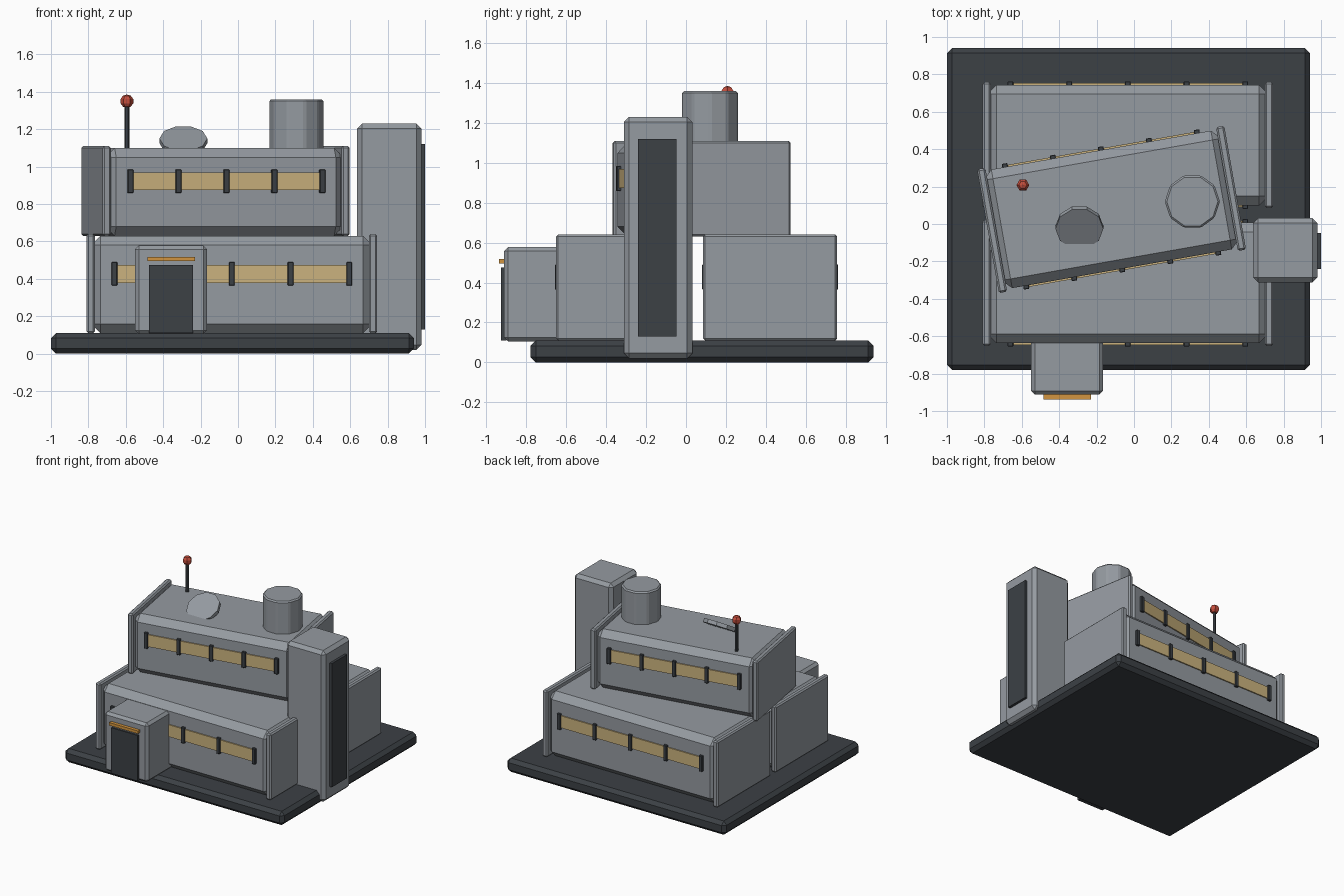
import bpy, bmesh, math
from mathutils import Matrix, Vector

if "Cube" in bpy.data.objects:
    bpy.data.objects.remove(bpy.data.objects["Cube"], do_unlink=True)


def material(name, r, g, b):
    m = bpy.data.materials.new(name)
    m.use_nodes = True
    m.diffuse_color = (r, g, b, 1)
    m.node_tree.nodes["Principled BSDF"].inputs["Base Color"].default_value = (r, g, b, 1)
    return m


GREY = material("wall grey", 0.30, 0.325, 0.355)
DARK = material("dark slate", 0.045, 0.052, 0.06)
TAN = material("window tan", 0.60, 0.45, 0.21)
ORANGE = material("lamp orange", 0.65, 0.30, 0.05)
RED = material("beacon red", 0.55, 0.075, 0.045)


def finish(name, bm, mat, matrix, bevel=0):
    """Turn a bmesh into an object with chamfered edges."""
    if bevel:
        bmesh.ops.bevel(bm, geom=bm.edges[:], offset=bevel, segments=1,
                        affect='EDGES', clamp_overlap=True)
    bmesh.ops.transform(bm, matrix=matrix, verts=bm.verts)
    mesh = bpy.data.meshes.new(name)
    bm.to_mesh(mesh)
    bm.free()
    mesh.materials.append(mat)
    obj = bpy.data.objects.new(name, mesh)
    bpy.context.collection.objects.link(obj)
    return obj


def box(name, mat, x, y, z, bevel=0, frame=Matrix()):
    """Box from (min, max) ranges, placed in a frame."""
    lo, hi = Vector((x[0], y[0], z[0])), Vector((x[1], y[1], z[1]))
    bm = bmesh.new()
    bmesh.ops.create_cube(bm, size=1)
    bmesh.ops.scale(bm, vec=hi - lo, verts=bm.verts)
    bmesh.ops.translate(bm, vec=(lo + hi) / 2, verts=bm.verts)
    return finish(name, bm, mat, frame, bevel)


def cylinder(name, mat, radius, depth, sides, matrix, bevel=0):
    """Prism with a corner pointing along y."""
    bm = bmesh.new()
    bmesh.ops.create_cone(bm, cap_ends=True, segments=sides, radius1=radius,
                          radius2=radius, depth=depth)
    spin = Matrix.Rotation(math.pi / 2, 4, 'Z')
    bmesh.ops.transform(bm, matrix=spin, verts=bm.verts)
    return finish(name, bm, mat, matrix, bevel)


def module(name, length, height, frame):
    """Building block: chamfered body, end plates and two window bands."""
    half = length / 2
    box(name + "_body", GREY, (-half + 0.025, half - 0.025), (-0.322, 0.322),
        (0, height - 0.01), 0.05, frame)
    mid = height / 2 + 0.052
    reach = half - 0.15
    for side, sx in (("left", 1), ("right", -1)):
        box(f"{name}_{side}_end_plate", GREY, sorted((sx * half, sx * (half - 0.045))),
            (-0.336, 0.336), (0, height), 0.01, frame)
    for side, sy in (("front", -1), ("back", 1)):
        box(f"{name}_{side}_window", TAN, (-reach, reach), sorted((sy * 0.31, sy * 0.331)),
            (mid - 0.048, mid + 0.048), 0, frame)
        for i in range(5):
            x = -reach + i * reach / 2
            box(f"{name}_{side}_mullion_{i + 1}", DARK, (x - 0.015, x + 0.015),
                sorted((sy * 0.31, sy * 0.341)), (mid - 0.063, mid + 0.063), 0.003, frame)


# Ground slab
box("base_slab", DARK, (-1, 0.94), (-0.78, 0.94), (0, 0.11), 0.027)

# Two lower blocks and the turned upper block
module("front_block", 1.555, 0.53, Matrix.Translation((-0.033, -0.315, 0.11)))
module("back_block", 1.555, 0.53, Matrix.Translation((-0.033, 0.422, 0.11)))
module("upper_block", 1.342, 0.48,
       Matrix.Translation((-0.12, 0.078, 0.63)) @ Matrix.Rotation(math.radians(10), 4, 'Z'))

# Tower with its dark panel
box("tower", GREY, (0.637, 0.98), (-0.312, 0.032), (0.02, 1.23), 0.026)
box("tower_panel", DARK, (0.96, 1.0), (-0.24, -0.048), (0.13, 1.12))

# Entrance porch
box("porch", GREY, (-0.55, -0.165), (-0.912, -0.56), (0.105, 0.578), 0.02)
box("door", DARK, (-0.475, -0.24), (-0.927, -0.9), (0.11, 0.475))
box("door_lamp", ORANGE, (-0.485, -0.23), (-0.938, -0.9), (0.495, 0.518))

# Roof tank, tilted dish and beacon mast
cylinder("roof_tank", GREY, 0.147, 0.28, 10, Matrix.Translation((0.312, 0.12, 1.22)), 0.01)
cylinder("dish", GREY, 0.128, 0.03, 10,
         Matrix.Translation((-0.292, -0.018, 1.138)) @ Matrix.Rotation(math.radians(32), 4, 'X'))
cylinder("beacon_mast", DARK, 0.013, 0.25, 6, Matrix.Translation((-0.594, 0.208, 1.21)))
ball = bmesh.new()
bmesh.ops.create_uvsphere(ball, u_segments=6, v_segments=5, radius=0.036)
finish("beacon_ball", ball, RED,
       Matrix.Translation((-0.594, 0.208, 1.35)) @ Matrix.Rotation(math.pi / 2, 4, 'Z'))
